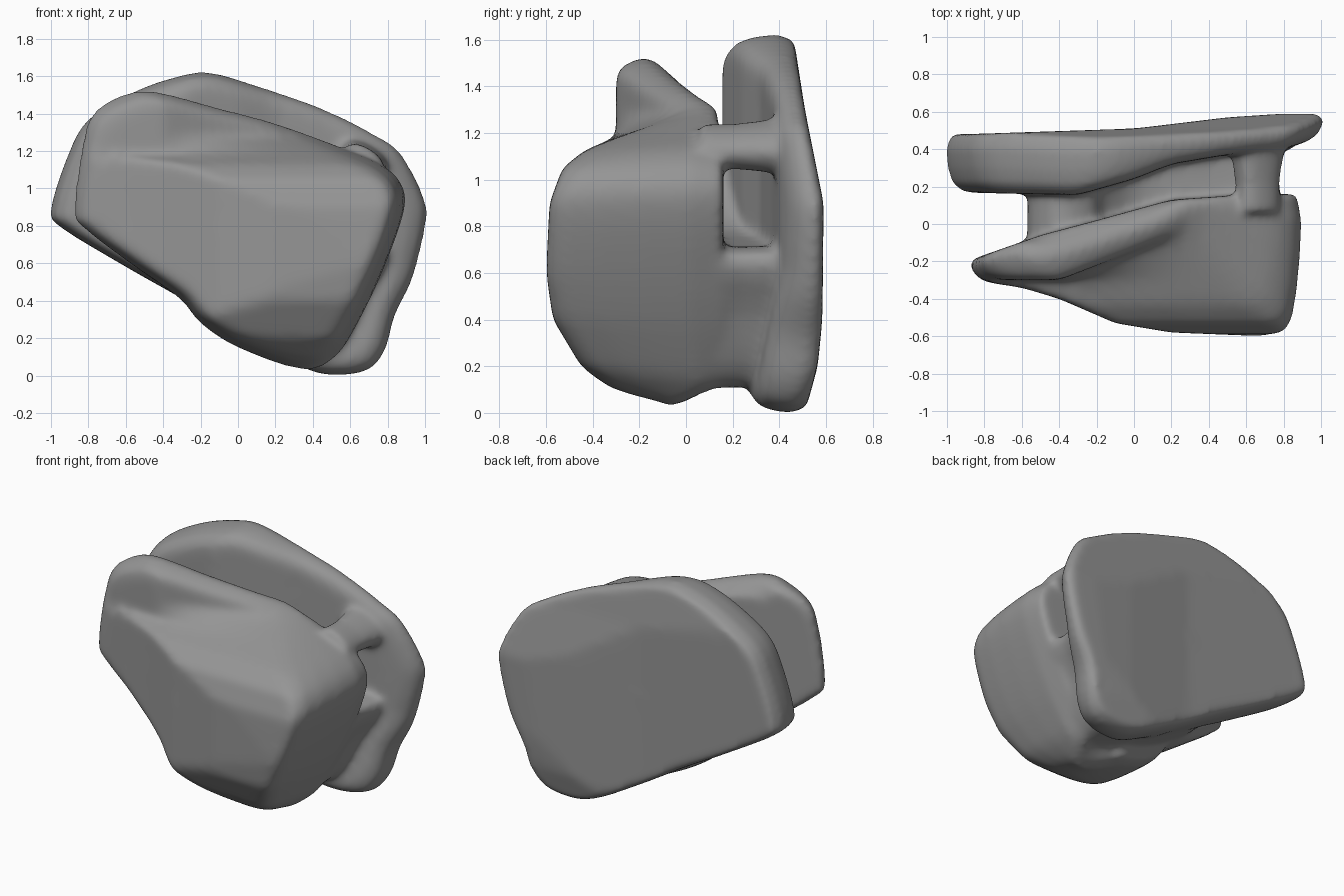
import bpy, bmesh
from mathutils import Vector

cube = bpy.data.objects.get("Cube")
if cube:
    bpy.data.objects.remove(cube)

stone = bpy.data.materials.new("plain grey")
stone.use_nodes = True
stone.diffuse_color = (0.3, 0.3, 0.3, 1)
stone.node_tree.nodes["Principled BSDF"].inputs["Base Color"].default_value = (0.3, 0.3, 0.3, 1)


def ramp(v, keys):
    """Piecewise linear value from (position, value) keys."""
    if v <= keys[0][0]:
        return keys[0][1]
    for (a, p), (b, q) in zip(keys, keys[1:]):
        if v <= b:
            return p + (q - p) * (v - a) / (b - a)
    return keys[-1][1]


def rounded(points, steps=4):
    """Closed smooth curve through the outline points."""
    out, n = [], len(points)
    for i in range(n):
        a, b, c, d = (Vector(points[(i + k) % n]) for k in (-1, 0, 1, 2))
        for s in range(steps):
            t = s / steps
            out.append(b + (c - a) * t / 2 + (a * 2 - b * 5 + c * 4 - d) * t * t / 2
                       + (b * 3 - a - c * 3 + d) * t ** 3 / 2)
    return out


def slab(name, outline, centre, front, back, rings):
    """Solid with an x-z outline, swept from a front to a back surface."""
    bm = bmesh.new()
    mid, loop = Vector(centre), rounded(outline)
    rows = []
    for scale, depth in rings:
        row = []
        for p in loop:
            q = mid + (p - mid) * scale
            f, b = front(*q), back(*q)
            row.append(bm.verts.new((q.x, f + (b - f) * depth, q.y)))
        rows.append(row)
    n = len(loop)
    for r, s in zip(rows, rows[1:]):
        for i in range(n):
            bm.faces.new((r[i], r[(i + 1) % n], s[(i + 1) % n], s[i]))
    bm.faces.new(rows[0])
    bm.faces.new(rows[-1])
    bmesh.ops.recalc_face_normals(bm, faces=bm.faces)
    mesh = bpy.data.meshes.new(name)
    bm.to_mesh(mesh)
    bm.free()
    obj = bpy.data.objects.new(name, mesh)
    bpy.context.collection.objects.link(obj)
    return obj


# Concentric steps across the flat front and back of a slab
inner = [i / 20 for i in range(2, 18)]
face_in = [(s, 0) for s in inner]
face_out = [(s, 1) for s in reversed(inner)]

# Front wedge: thin on one side, thick and bulging on the other
wedge_outline = [(-.88, .89), (-.83, .79), (-.55, .58), (-.31, .41), (-.2, .28), (0, .15),
                 (.35, .03), (.52, .1), (.64, .28), (.77, .55), (.88, .85), (.885, 1),
                 (.78, 1.12), (.55, 1.22), (.2, 1.35), (-.1, 1.43), (-.45, 1.52),
                 (-.62, 1.5), (-.77, 1.41), (-.83, 1.26)]


def wedge_front(x, z):
    across = ramp(x, [(-.87, -.3), (-.6, -.34), (-.4, -.4), (-.1, -.53), (.2, -.58), (.7, -.6)])
    crest = ramp(x, [(-.4, -.3), (.3, -.03)])
    upward = ramp(z, [(.03, -.14), (.1, -.32), (.2, -.45), (.4, -.57), (.6, -.6), (.9, -.585),
                      (1.05, -.53), (1.13, -.43), (1.18, -.3), (1.28, crest)])
    return max(across, upward)


def wedge_back(x, z):
    across = ramp(x, [(-.87, -.19), (-.5, -.06), (-.2, .02), (.2, .13), (.5, .15), (.88, .18)])
    top = ramp(z, [(1.3, .16), (1.36, .05), (1.45, -.07), (1.52, -.14)])
    base = ramp(z, [(.03, -.05), (.13, .2)])
    return min(across, top, base)


wedge_rings = face_in + [(.9, .02), (.94, .1), (.97, .3), (.99, .55), (1, .8), (.97, 1)] + face_out
wedge = slab("front_wedge", wedge_outline, (.05, .8), wedge_front, wedge_back, wedge_rings)

# Back plate: broad flat slab that thins toward the flange
plate_outline = [(-1, .9), (-.96, .8), (-.6, .58), (-.3, .41), (.05, .2), (.35, .04),
                 (.52, 0), (.7, .03), (.79, .14), (.84, .32), (.94, .53), (1.01, .83),
                 (.99, .97), (.88, 1.18), (.75, 1.28), (.45, 1.43), (.1, 1.55),
                 (-.15, 1.62), (-.32, 1.6), (-.55, 1.52), (-.8, 1.37), (-.91, 1.18)]


def plate_front(x, z):
    face = ramp(x, [(-1, .17), (-.3, .155), (0, .24), (.2, .32), (.5, .37), (.8, .4), (1, .46)])
    return face - ramp(z, [(.05, .09), (.6, 0)]) * (x > 0)


def plate_back(x, z):
    return min(ramp(x, [(-.9, .48), (0, .51), (.5, .57), (.95, .6)]),
               ramp(z, [(0, .51), (.2, .565), (.4, .585), (.9, .59), (1.3, .51), (1.62, .46)]))


plate_rings = face_in + [(.91, .02), (.965, .16), (.99, .42), (1, .75), (.97, 1)] + face_out
plate = slab("back_plate", plate_outline, (0, .8), plate_front, plate_back, plate_rings)

# Web joining the two slabs below and behind the tunnel
web_outline = [(-.56, .95), (-.52, .64), (-.25, .4), (.1, .2), (.4, .11), (.55, .17), (.67, .42),
               (.77, .68), (.4, .72), (.05, .78), (-.14, .92), (-.24, 1.07), (-.42, 1.12)]
web_rings = [(.2, 0), (.7, 0), (1.01, 0), (1, .5), (1.04, 1), (.7, 1), (.2, 1)]
web = slab("lower_web", web_outline, (-.2, .58),
           lambda x, z: ramp(x, [(-.2, -.08), (.2, .06)]), lambda x, z: .44, web_rings)

# Bridge arching over the mouth of the tunnel, flared where it meets the plate
bridge_outline = [(.54, 1.13), (.6, 1.06), (.72, 1.05), (.78, 1.12), (.72, 1.2), (.6, 1.24)]
bridge_rings = [(.3, 0), (1, 0), (1, .35), (1.1, .55), (1.25, .8), (1.3, 1), (.3, 1)]
bridge = slab("tunnel_bridge", bridge_outline, (.66, 1.13),
              lambda x, z: .06, lambda x, z: .5, bridge_rings)

# Fuse the parts into one softly rounded body
parts = [wedge, plate, web, bridge]
bpy.ops.object.select_all(action='DESELECT')
for part in parts:
    part.select_set(True)
bpy.context.view_layer.objects.active = wedge
bpy.ops.object.join()
body = bpy.context.view_layer.objects.active
body.name = "fused_body"
body.data.materials.clear()
body.data.materials.append(stone)
remesh = body.modifiers.new("fuse", 'REMESH')
remesh.mode = 'VOXEL'
remesh.voxel_size = 0.018
remesh.use_smooth_shade = True
soften = body.modifiers.new("soften", 'SMOOTH')
soften.factor = 0.5
soften.iterations = 14
bpy.ops.object.shade_smooth()
